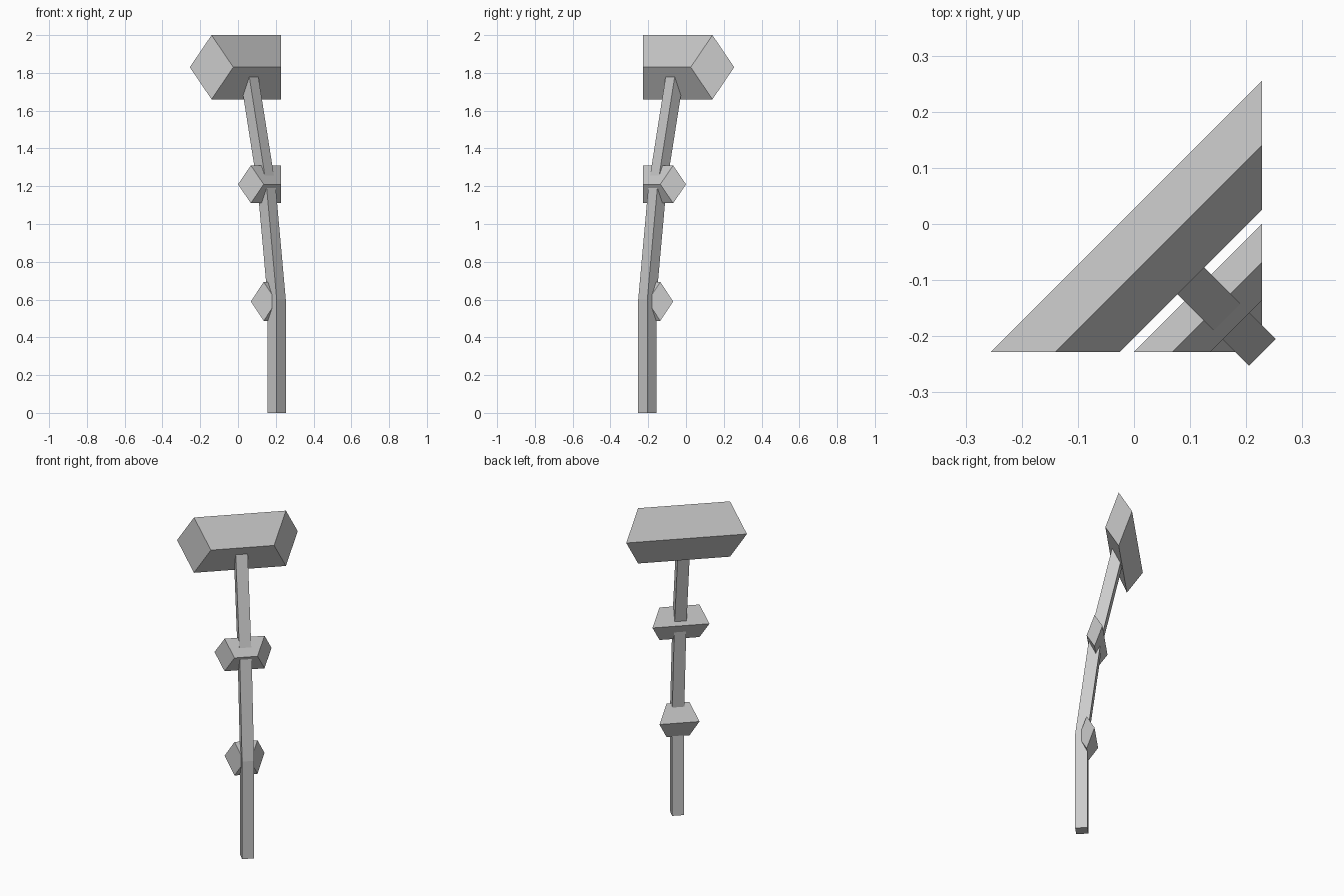
import bpy, bmesh

if "Cube" in bpy.data.objects:
    bpy.data.objects.remove(bpy.data.objects["Cube"])

CUT = 0.228  # blocks are trimmed by the planes y = -CUT and x = CUT


def make_prism(name, rings):
    """Join matching rings of points into one closed solid."""
    bm = bmesh.new()
    loops = [[bm.verts.new(p) for p in ring] for ring in rings]
    n = len(loops[0])
    for a, b in zip(loops, loops[1:]):
        for i in range(n):
            j = (i + 1) % n
            bm.faces.new((a[i], a[j], b[j], b[i]))
    bm.faces.new(loops[0])
    bm.faces.new(loops[-1])
    bmesh.ops.recalc_face_normals(bm, faces=bm.faces)
    mesh = bpy.data.meshes.new(name)
    bm.to_mesh(mesh)
    bm.free()
    obj = bpy.data.objects.new(name, mesh)
    bpy.context.collection.objects.link(obj)
    return obj


def corner_block(name, s, z, depth, height):
    """Diamond-section bar across the diagonal; s is y - x of its axis."""
    diamond = [(s + depth, z), (s, z + height), (s - depth, z), (s, z - height)]
    left = [(-CUT - a, -CUT, h) for a, h in diamond]
    right = [(CUT, CUT + a, h) for a, h in diamond]
    return make_prism(name, [left, right])


def square_ring(c, z, r=0.048):
    """Square turned 45 degrees, centred on the diagonal at (c, -c)."""
    return [(c + r, -c, z), (c, -c + r, z), (c - r, -c, z), (c, -c - r, z)]


# Bent post leaning back along the diagonal
make_prism("post", [square_ring(c, z) for c, z in
                    [(0.205, 0), (0.205, 0.6), (0.151, 1.2), (0.055, 1.81)]])

# Faceted blocks along the post
corner_block("head_block", -0.088, 1.83, 0.115, 0.17)
corner_block("middle_block", -0.296, 1.21, 0.068, 0.10)
corner_block("lower_block", -0.364, 0.59, 0.068, 0.103)
